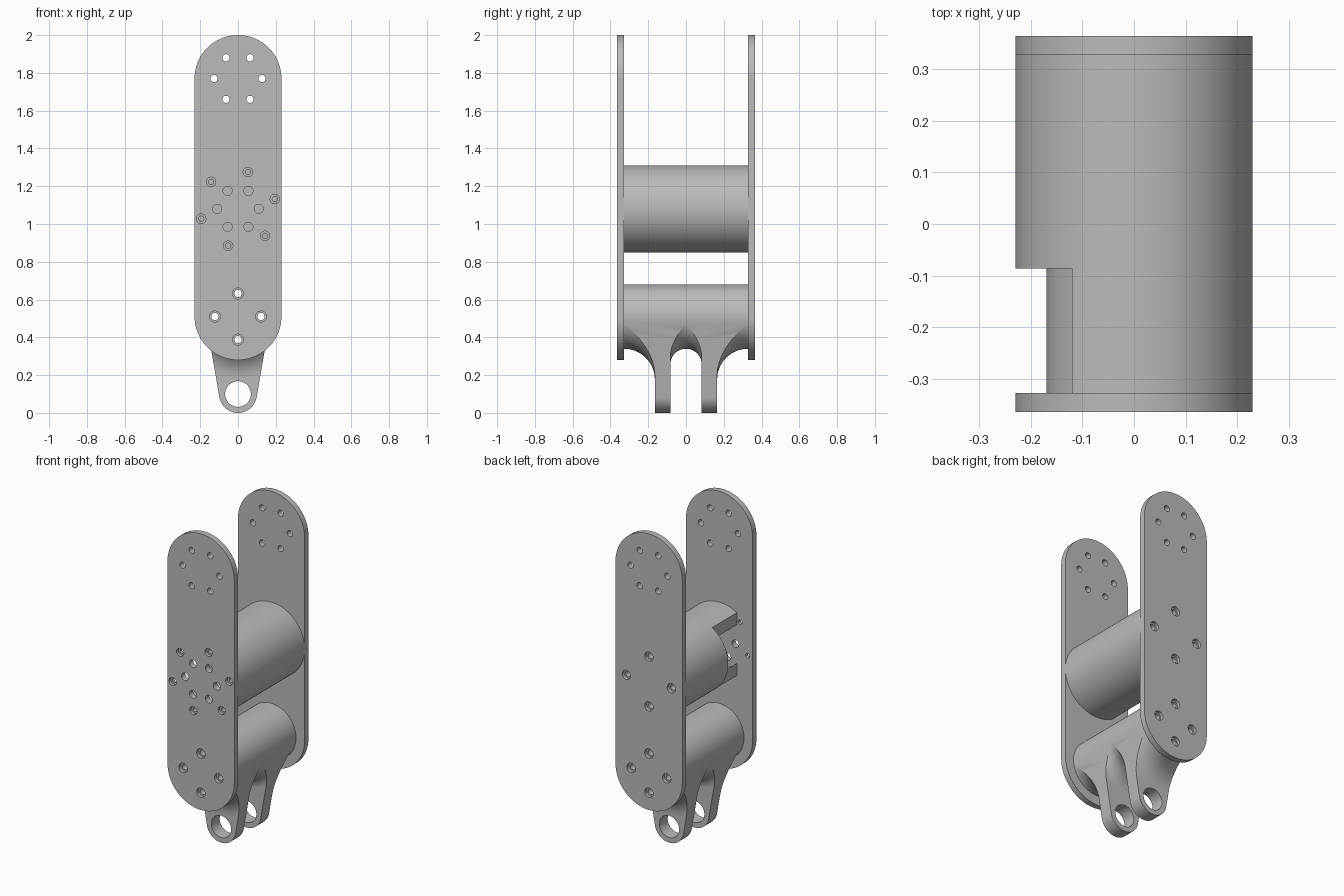
import bpy, bmesh
from math import sin, cos, asin, pi, radians

if "Cube" in bpy.data.objects:
    bpy.data.objects.remove(bpy.data.objects["Cube"], do_unlink=True)

grey = bpy.data.materials.new("plain grey")
grey.use_nodes = True
grey.diffuse_color = (0.5, 0.5, 0.5, 1)
grey.node_tree.nodes["Principled BSDF"].inputs["Base Color"].default_value = grey.diffuse_color

PLATE_IN, PLATE_OUT = 0.328, 0.365   # inner and outer plate faces
PIVOT_Z, MOTOR_Z, TOP_Z = 0.51, 1.08, 1.77


def finish(name, bm):
    bmesh.ops.recalc_face_normals(bm, faces=bm.faces)
    mesh = bpy.data.meshes.new(name)
    bm.to_mesh(mesh)
    bm.free()
    mesh.materials.append(grey)
    obj = bpy.data.objects.new(name, mesh)
    bpy.context.collection.objects.link(obj)
    return obj


def lathe(bm, profile, x=0, z=0, segs=32):
    """Closed solid turned about a line along y; profile is (radius, y)."""
    rings = [[bm.verts.new((x + r * cos(2 * pi * i / segs), y, z + r * sin(2 * pi * i / segs)))
              for i in range(segs)] for r, y in profile]
    for a, b in zip(rings, rings[1:]):
        for i in range(segs):
            j = (i + 1) % segs
            bm.faces.new((a[i], a[j], b[j], b[i]))
    bm.faces.new(rings[0])
    bm.faces.new(rings[-1])


def link_prism(name, z_low, r_low, z_high, r_high, y0, y1, n=48):
    """Two circles joined by their tangents, extruded along y."""
    a = asin((r_high - r_low) / (z_high - z_low))
    bm = bmesh.new()
    pts = []
    for zc, r, start, sweep in ((z_high, r_high, -a, pi + 2 * a), (z_low, r_low, pi + a, pi - 2 * a)):
        for i in range(n + 1):
            t = start + sweep * i / n
            pts.append((r * cos(t), y0, zc + r * sin(t)))
    face = bm.faces.new([bm.verts.new(p) for p in pts])
    out = bmesh.ops.extrude_face_region(bm, geom=[face])
    bmesh.ops.translate(bm, vec=(0, y1 - y0, 0),
                        verts=[v for v in out["geom"] if isinstance(v, bmesh.types.BMVert)])
    return finish(name, bm)


def boolean(obj, cutter, operation="DIFFERENCE"):
    mod = obj.modifiers.new("cut", "BOOLEAN")
    mod.operation, mod.object, mod.solver = operation, cutter, "EXACT"
    bpy.context.view_layer.objects.active = obj
    bpy.ops.object.modifier_apply(modifier=mod.name)
    bpy.data.objects.remove(cutter, do_unlink=True)


def ring(count, radius, zc, first=0):
    for i in range(count):
        t = radians(first) + 2 * pi * i / count
        yield radius * cos(t), zc + radius * sin(t)


def smooth(obj):
    bpy.ops.object.select_all(action="DESELECT")
    obj.select_set(True)
    bpy.context.view_layer.objects.active = obj
    bpy.ops.object.shade_smooth_by_angle(angle=radians(25))


# Side plates with plain and counterbored holes
for name, side in (("front_plate", -1), ("back_plate", 1)):
    plate = link_prism(name, PIVOT_Z, 0.23, TOP_Z, 0.23, side * PLATE_IN, side * PLATE_OUT)
    bm = bmesh.new()

    def hole(x, z, r, bore=None):
        step = side * (PLATE_IN + 0.018)
        lathe(bm, [(r, side * 0.3), (r, step), (bore or r, step), (bore or r, side * 0.4)]
              if bore else [(r, side * 0.3), (r, side * 0.4)], x, z)

    for x, z in ring(6, 0.127, TOP_Z):
        hole(x, z, 0.019)
    for x, z in ring(4, 0.122, PIVOT_Z):
        hole(x, z, 0.019, 0.029)
    if side < 0:
        for x, z in ring(6, 0.11, MOTOR_Z):
            hole(x, z, 0.024)
        for x, z in ring(6, 0.202, MOTOR_Z, 15):
            hole(x, z, 0.014, 0.025)
    else:
        for x, z in ring(4, 0.155, MOTOR_Z):
            hole(x, z, 0.019, 0.029)
    boolean(plate, finish("plate_cutter", bm))
    smooth(plate)

# Motor housing: cup open to the front, with a side notch
bm = bmesh.new()
lathe(bm, [(0.23, -PLATE_IN), (0.23, PLATE_IN)], z=MOTOR_Z, segs=96)
housing = finish("motor_housing", bm)
bm = bmesh.new()
lathe(bm, [(0.17, -0.4), (0.17, 0.2)], z=MOTOR_Z, segs=96)
boolean(housing, finish("bore_cutter", bm))
bm = bmesh.new()
bmesh.ops.create_cube(bm, size=1)
for v in bm.verts:
    v.co.x = -0.12 if v.co.x > 0 else -0.4
    v.co.y = -0.086 if v.co.y > 0 else -0.4
    v.co.z += MOTOR_Z
boolean(housing, finish("notch_cutter", bm))
bm = bmesh.new()
for x, z in ring(6, 0.202, MOTOR_Z, 15):
    lathe(bm, [(0.014, -0.4), (0.014, -0.02)], x, z)
for x, z in ring(4, 0.155, MOTOR_Z):
    lathe(bm, [(0.019, 0.25), (0.019, 0.4)], x, z)
boolean(housing, finish("screw_cutter", bm))
smooth(housing)

# Clevis: tapered link limited by a turned body with filleted prongs
clevis = link_prism("clevis", 0.1, 0.1, PIVOT_Z, 0.17, -PLATE_IN, PLATE_IN)
R, OUTER, INNER, ARC = 0.1705, 0.163, 0.083, 16
half = []
for i in range(ARC + 1):
    t = pi / 2 * i / ARC
    half.append((R + INNER * (1 - cos(t)), INNER * sin(t)))
half += [(0.6, INNER), (0.6, 0.165)]
for i in range(ARC + 1):
    t = pi / 2 * i / ARC
    half.append((R + OUTER * (1 - sin(t)), 0.165 + OUTER * (1 - cos(t))))
half.append((R, PLATE_IN + 0.01))
bm = bmesh.new()
lathe(bm, [(r, -y) for r, y in reversed(half[1:])] + half, z=PIVOT_Z, segs=128)
boolean(clevis, finish("turned_limit", bm), "INTERSECT")
bm = bmesh.new()
lathe(bm, [(0.068, -0.5), (0.068, 0.5)], z=0.1, segs=64)
for x, z in ring(4, 0.122, PIVOT_Z):
    lathe(bm, [(0.019, -0.5), (0.019, 0.5)], x, z)
boolean(clevis, finish("clevis_cutter", bm))
smooth(clevis)
